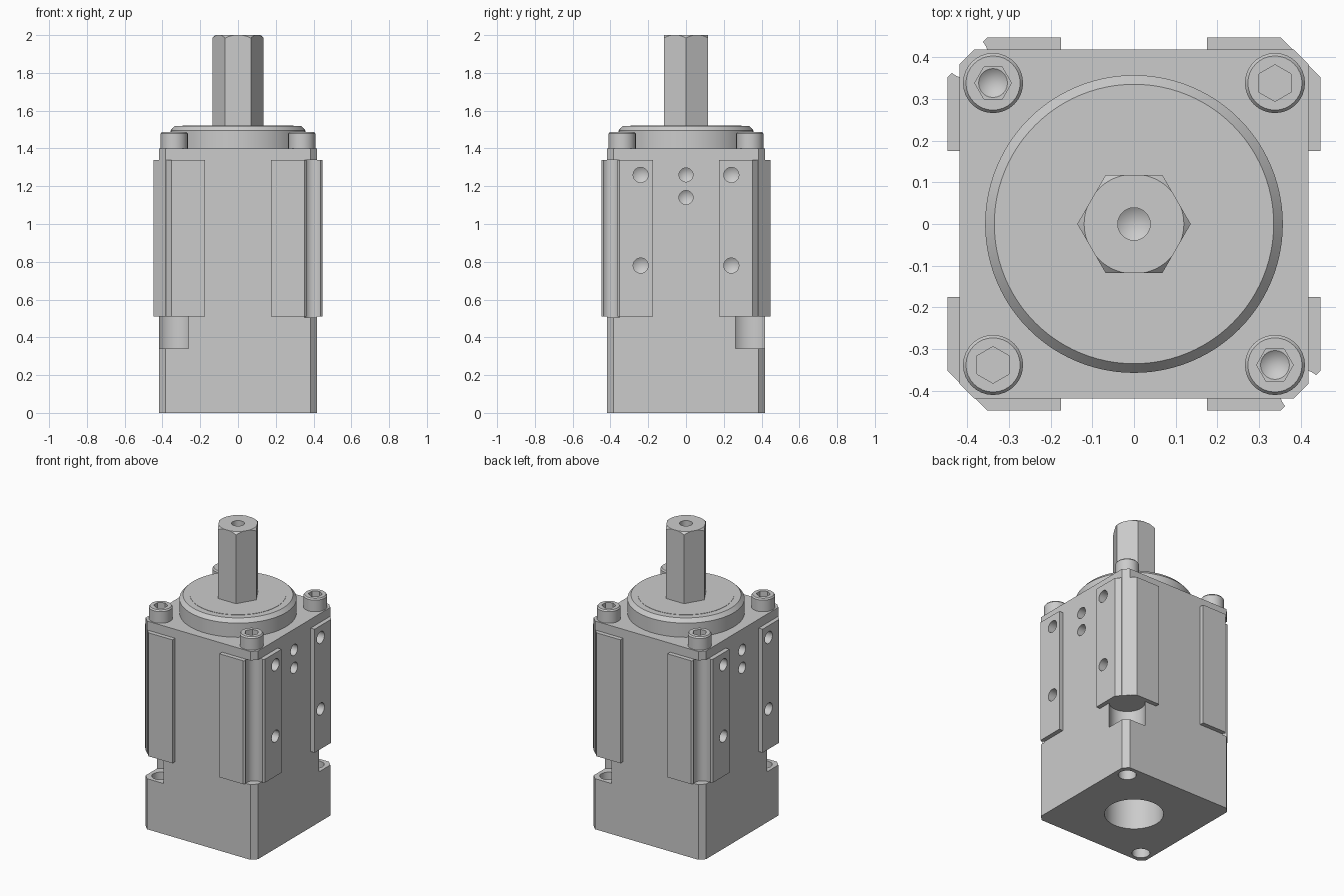
import bpy, bmesh
from math import sin, cos, pi, radians
from mathutils import Matrix

if "Cube" in bpy.data.objects:
    bpy.data.objects.remove(bpy.data.objects["Cube"])


def make(name, bm, matrix=None):
    bmesh.ops.remove_doubles(bm, verts=bm.verts, dist=1e-6)
    bmesh.ops.recalc_face_normals(bm, faces=bm.faces)
    if matrix:
        bm.transform(matrix)
    me = bpy.data.meshes.new(name)
    bm.to_mesh(me)
    bm.free()
    ob = bpy.data.objects.new(name, me)
    bpy.context.collection.objects.link(ob)
    return ob


def prism(name, pts, z0, z1, matrix=None):
    """Extrude an xy outline from z0 to z1."""
    bm = bmesh.new()
    f = bm.faces.new([bm.verts.new((x, y, z0)) for x, y in pts])
    top = bmesh.ops.extrude_face_region(bm, geom=[f])["geom"]
    for v in top:
        if isinstance(v, bmesh.types.BMVert):
            v.co.z = z1
    return make(name, bm, matrix)


def lathe(name, prof, n=32, matrix=None):
    """Revolve (radius, z) points that start and end on the axis."""
    bm = bmesh.new()
    rings = []
    for r, z in prof:
        if r == 0:
            rings.append([bm.verts.new((0, 0, z))] * n)
        else:
            rings.append([bm.verts.new((r * cos(2 * pi * i / n), r * sin(2 * pi * i / n), z))
                          for i in range(n)])
    for a, b in zip(rings, rings[1:]):
        for i in range(n):
            j = (i + 1) % n
            bm.faces.new(list(dict.fromkeys((a[i], a[j], b[j], b[i]))))
    return make(name, bm, matrix)


def boolean(ob, other, op="DIFFERENCE"):
    m = ob.modifiers.new("bool", "BOOLEAN")
    m.object, m.operation, m.solver = other, op, "EXACT"
    bpy.context.view_layer.objects.active = ob
    bpy.ops.object.modifier_apply(modifier=m.name)
    bpy.data.objects.remove(other)


def smooth(ob):
    bpy.ops.object.select_all(action="DESELECT")
    ob.select_set(True)
    bpy.context.view_layer.objects.active = ob
    bpy.ops.object.shade_smooth_by_angle(angle=radians(25))


def hexagon(r, turn=0):
    return [(r * cos(pi * i / 3 + turn), r * sin(pi * i / 3 + turn)) for i in range(6)]


def slot(r, center, reach=0.3):
    """Round-ended slot outline along +x."""
    arc = [(center + r * cos(pi / 2 + pi * i / 20), r * sin(pi / 2 + pi * i / 20))
           for i in range(21)]
    return arc + [(center + reach, -r), (center + reach, r)]


def turn(deg):
    return Matrix.Rotation(radians(deg), 4, "Z")


def at(x, y, z=0):
    return Matrix.Translation((x, y, z))


# Chamfered square body
h, c = 0.418, 0.384
body = prism("motor_body", [(c, h), (h, c), (h, -c), (c, -h),
                            (-c, -h), (-h, -c), (-h, c), (-c, h)], 0, 1.4)

# Raised mounting pads wrapping each corner
pad = [(0.175, 0.447), (0.352, 0.447), (0.447, 0.352), (0.447, 0.175), (0.39, 0.175), (0.175, 0.39)]
for k in range(4):
    boolean(body, prism("pad", pad, 0.51, 1.34, turn(90 * k)), "UNION")

S = 0.338  # screw position
D = S * 2 ** 0.5
for a in (45, 225):
    # Bolt access pockets and foot holes on one diagonal
    boolean(body, prism("pocket", slot(0.11, D), 0.34, 0.51, turn(a)))
    boolean(body, lathe("foot_hole", [(0, -0.1), (0.055, -0.1), (0.055, 0.4), (0, 0.4)],
                        32, turn(a) @ at(D, 0)))
    # Vertical corner grooves on the other diagonal
    boolean(body, prism("groove", slot(0.0525, 0.568), 0.505, 1.34, turn(a + 90)))

# Drilled holes in the right and left faces
for a in (0, 180):
    for y, z, x, r in [(s * 0.24, z, 0.447, 0.04) for s in (-1, 1) for z in (0.78, 1.26)] + \
                      [(0, z, 0.418, 0.037) for z in (1.14, 1.26)]:
        m = turn(a) @ at(x, y, z) @ Matrix.Rotation(-pi / 2, 4, "Y")
        boolean(body, lathe("drill", [(0, -0.05), (r, -0.05), (r, 0.08), (0, 0.105)], 24, m))

# Bore in the underside
boolean(body, lathe("bore", [(0, -0.1), (0.18, -0.1), (0.18, 0.5), (0, 0.5)], 48))
smooth(body)

# Round pilot flange with a thin inner disc
smooth(lathe("pilot_flange", [(0, 1.39), (0.357, 1.39), (0.357, 1.495), (0.335, 1.52), (0, 1.52)], 96))
smooth(lathe("flange_disc", [(0, 1.5), (0.293, 1.5), (0.293, 1.522), (0, 1.522)], 96))

# Hexagonal output shaft with turned chamfer and centre drill
shaft = prism("hex_shaft", hexagon(0.136), 1.5, 2.0)
boolean(shaft, lathe("chamfer", [(0, 1.4), (0.2, 1.4), (0.2, 1.925), (0.1195, 2.0),
                                 (0.1, 2.0186), (0, 2.0186)], 72), "INTERSECT")
boolean(shaft, lathe("centre_drill", [(0, 2.05), (0.039, 2.05), (0.039, 1.9), (0, 1.875)], 32))
smooth(shaft)

# Socket head screws
for sx in (-1, 1):
    for sy in (-1, 1):
        m = at(sx * S, sy * S)
        screw = lathe("cap_screw", [(0, 1.395), (0.072, 1.395), (0.072, 1.478), (0.065, 1.487),
                                    (0, 1.487)], 32, m)
        boolean(screw, prism("socket", hexagon(0.044, 0 if sx != sy else pi / 6), 1.44, 1.6, m))
        if sx != sy:
            boolean(screw, lathe("cone", [(0, 1.412), (0.036, 1.441), (0, 1.46)], 24, m))
        smooth(screw)
